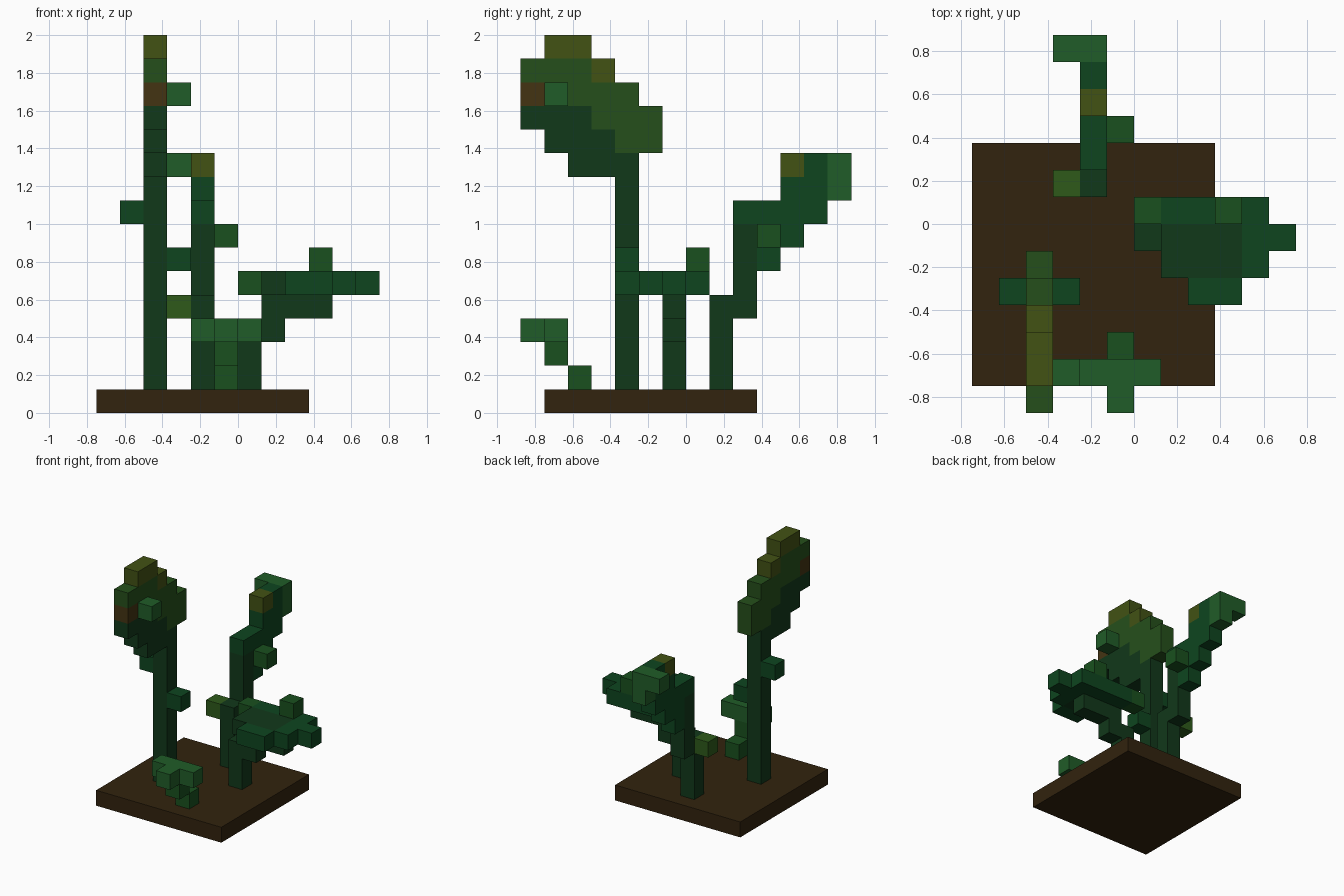
import bpy, bmesh
from mathutils import Vector

if "Cube" in bpy.data.objects:
    bpy.data.objects.remove(bpy.data.objects["Cube"])

U = 0.125  # block size
occupied = {}  # cell -> part name
parts = {}     # part name -> colour


def lin(c):
    c /= 255
    return c / 12.92 if c <= 0.04045 else ((c + 0.055) / 1.055) ** 2.4


def material(name, rgb):
    m = bpy.data.materials.new(name)
    m.diffuse_color = (*[lin(c) for c in rgb], 1)
    m.use_nodes = True
    m.node_tree.nodes["Principled BSDF"].inputs["Base Color"].default_value = m.diffuse_color
    return m


COL = {n: material(n, c) for n, c in {
    "soil": (50, 35, 14), "dark_green": (17, 56, 26), "mid_green": (14, 69, 31),
    "leaf_green": (25, 80, 30), "light_green": (32, 92, 40), "head_green": (37, 79, 27),
    "olive": (66, 82, 20), "brown": (68, 52, 18), "lime": (46, 90, 26)}.items()}


def part(name, col, *boxes):
    """Each box: inclusive block ranges x0, x1, y0, y1, z0, z1."""
    parts[name] = col
    for x0, x1, y0, y1, z0, z1 in boxes:
        for x in range(x0, x1 + 1):
            for y in range(y0, y1 + 1):
                for z in range(z0, z1 + 1):
                    occupied[x, y, z] = name


def slab(x, rows):
    """Boxes one block thick in x, from rows z: (y0, y1)."""
    return [(x, x, y0, y1, z, z) for z, (y0, y1) in rows.items()]


# Tall flower
part("tall_stem", "dark_green", (-4, -4, -3, -3, 1, 9))
part("tall_head_underside", "dark_green", *slab(-4, {10: (-5, -3), 11: (-6, -4), 12: (-7, -5)}))
part("tall_head", "head_green",
     *slab(-4, {11: (-3, -2), 12: (-4, -2), 13: (-6, -3), 14: (-7, -5)}))
part("tall_head_crest", "olive", *slab(-4, {14: (-4, -4), 15: (-6, -5)}))
part("tall_head_mouth", "brown", (-4, -4, -7, -7, 13, 13))
part("tall_head_bud", "light_green", (-3, -3, -6, -6, 13, 13))
part("tall_stem_leaves", "mid_green", (-5, -5, -3, -3, 8, 8), (-3, -3, -3, -3, 6, 6))

# Leaning plant at the back
part("leaning_stem", "dark_green", (-2, -2, 1, 1, 1, 4), (-2, -2, 2, 2, 4, 7))
part("leaning_head", "mid_green",
     *slab(-2, {6: (3, 3), 7: (3, 4), 8: (2, 5), 9: (4, 5), 10: (5, 5)}))
part("leaning_crest", "olive", (-2, -2, 4, 4, 10, 10))
part("leaning_tip", "light_green", (-2, -2, 6, 6, 9, 10), (-3, -3, 6, 6, 10, 10))
part("leaning_low_leaf", "lime", (-3, -3, 1, 1, 4, 4))
part("leaning_high_leaf", "leaf_green", (-1, -1, 3, 3, 7, 7))

# Flat spreading plant on the right
part("spreading_stem", "dark_green",
     (0, 0, -1, -1, 1, 3), (1, 1, -1, -1, 3, 3), (1, 3, -1, -1, 4, 4))
part("spreading_pad_centre", "dark_green", (1, 3, -2, -1, 5, 5))
part("spreading_pad_rim", "mid_green", (1, 4, 0, 0, 5, 5), (4, 5, -1, -1, 5, 5),
     (4, 4, -2, -2, 5, 5), (2, 3, -3, -3, 5, 5))
part("spreading_buds", "leaf_green", (0, 0, 0, 0, 5, 5), (3, 3, 0, 0, 6, 6))

# Small sprout at the front
part("sprout_stem", "leaf_green", (-1, -1, -5, -5, 1, 1), (-1, -1, -6, -6, 2, 2))
part("sprout_leaves", "light_green", (-2, 0, -6, -6, 3, 3), (-1, -1, -7, -7, 3, 3))


def add_object(name, bm, col):
    me = bpy.data.meshes.new(name)
    bm.to_mesh(me)
    bm.free()
    me.materials.append(COL[col])
    ob = bpy.data.objects.new(name, me)
    bpy.context.collection.objects.link(ob)


# Outer block faces of every part
for name, col in parts.items():
    bm = bmesh.new()
    for cell in [c for c, n in occupied.items() if n == name]:
        centre = Vector(cell) + Vector((0.5, 0.5, 0.5))
        for axis in range(3):
            for s in (-1, 1):
                d = Vector((0, 0, 0))
                d[axis] = s
                nb = tuple(int(c) for c in Vector(cell) + d)
                if nb in occupied or nb[2] == 0 and -6 <= nb[0] <= 2 and -6 <= nb[1] <= 2:
                    continue
                a, b = Vector((0, 0, 0)), Vector((0, 0, 0))
                a[(axis + 1) % 3], b[(axis + 2) % 3] = 0.5, 0.5 * s
                mid = centre + d * 0.5
                bm.faces.new([bm.verts.new((mid + p) * U)
                              for p in (-a - b, a - b, a + b, -a + b)])
    bmesh.ops.remove_doubles(bm, verts=bm.verts, dist=1e-4)
    add_object(name, bm, col)

# Soil base
bm = bmesh.new()
bmesh.ops.create_cube(bm, size=1)
for v in bm.verts:
    v.co = Vector((v.co.x * 9 - 1.5, v.co.y * 9 - 1.5, v.co.z + 0.5)) * U
add_object("soil_base", bm, "soil")
